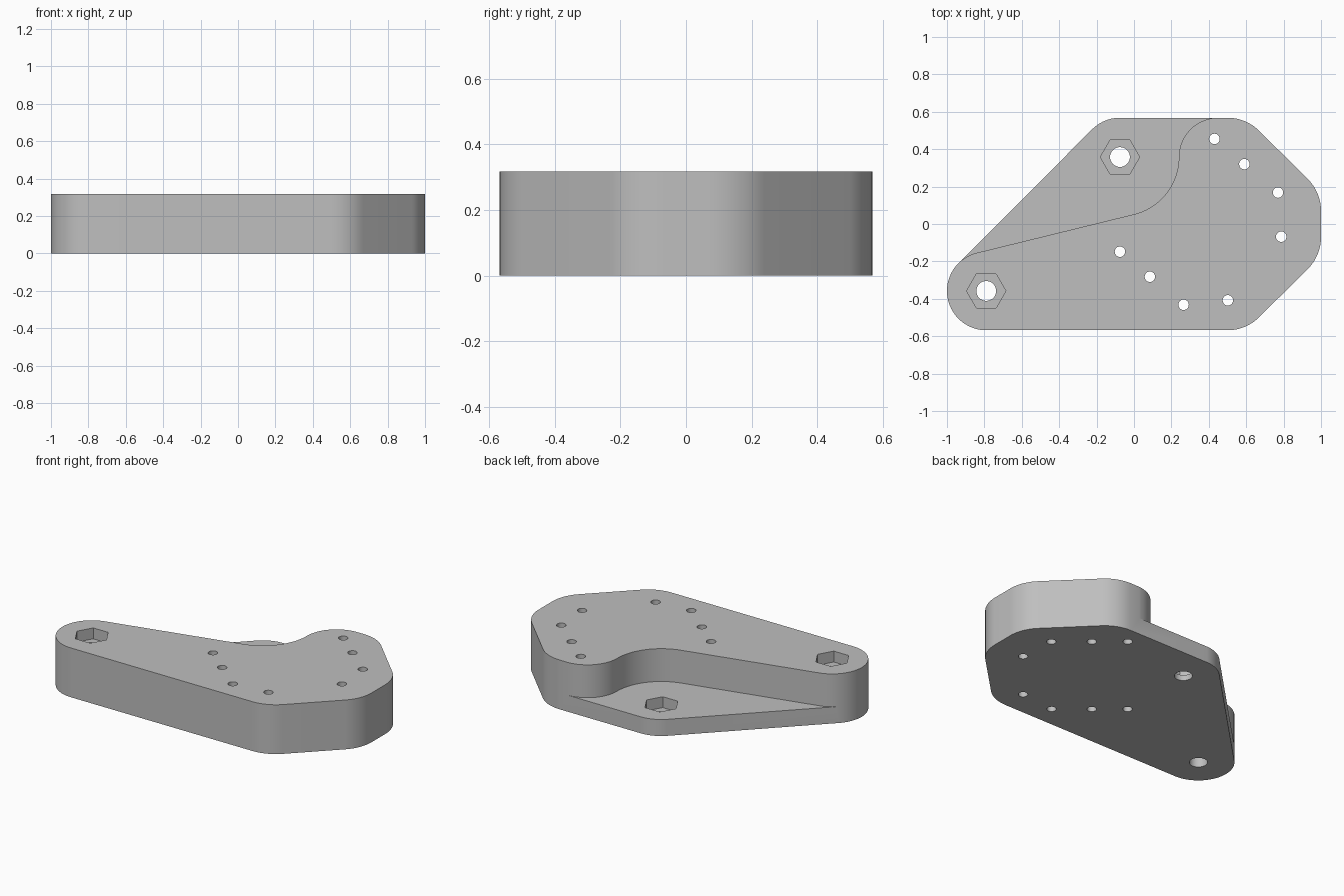
import bpy, bmesh, math
from mathutils import Vector

if "Cube" in bpy.data.objects:
    bpy.data.objects.remove(bpy.data.objects["Cube"], do_unlink=True)

HEIGHT, STEP, POCKET = 0.317, 0.106, 0.07
LEFT_BOLT, BACK_BOLT = (-0.79, -0.358), (-0.075, 0.358)
END_R, CORNER_R, RELIEF_R = 0.21, 0.24, 0.315

grey = bpy.data.materials.new("grey plastic")
grey.use_nodes = True
colour = (0.52, 0.52, 0.52, 1)
grey.diffuse_color = colour
grey.node_tree.nodes["Principled BSDF"].inputs["Base Color"].default_value = colour


def arc(centre, radius, start, end, steps=14):
    """Points along an arc, angles in degrees."""
    angles = [math.radians(start + (end - start) * i / steps) for i in range(steps + 1)]
    return [(centre[0] + radius * math.cos(a), centre[1] + radius * math.sin(a)) for a in angles]


def prism(name, outline, bottom, top):
    """Extrude a closed outline between two heights."""
    bm = bmesh.new()
    face = bm.faces.new([bm.verts.new((x, y, bottom)) for x, y in outline])
    grown = bmesh.ops.extrude_face_region(bm, geom=[face])
    verts = [g for g in grown["geom"] if isinstance(g, bmesh.types.BMVert)]
    bmesh.ops.translate(bm, verts=verts, vec=Vector((0, 0, top - bottom)))
    bmesh.ops.recalc_face_normals(bm, faces=bm.faces)
    mesh = bpy.data.meshes.new(name)
    bm.to_mesh(mesh)
    bm.free()
    mesh.materials.append(grey)
    obj = bpy.data.objects.new(name, mesh)
    bpy.context.collection.objects.link(obj)
    return obj


def cut(target, cutter):
    """Subtract the cutter from the target and discard it."""
    mod = target.modifiers.new("cut", "BOOLEAN")
    mod.operation, mod.solver, mod.object = "DIFFERENCE", "EXACT", cutter
    bpy.context.view_layer.objects.active = target
    bpy.ops.object.modifier_apply(modifier=mod.name)
    bpy.data.objects.remove(cutter, do_unlink=True)


# Body: rounded six-sided outline
outline = (arc(LEFT_BOLT, END_R, 135, 270, 28)
           + arc((0.5, -0.328), CORNER_R, 270, 315)
           + arc((0.76, -0.07), CORNER_R, 315, 360)
           + arc((0.76, 0.07), CORNER_R, 0, 45)
           + arc((0.5, 0.328), CORNER_R, 45, 90)
           + arc(BACK_BOLT, END_R, 90, 135))
body = prism("bracket_body", outline, 0, HEIGHT)

# Lowered shelf: S-shaped wall around the back bolt, tangent to the left end
left_arc = arc(LEFT_BOLT, END_R, 126, 104)
tail = (left_arc[0][0] - 0.3 * math.sin(math.radians(126)),
        left_arc[0][1] + 0.3 * math.cos(math.radians(126)))
top_arc = arc((0.45, 0.358), END_R, 180, 98)
exit_point = (top_arc[-1][0] + 0.4 * math.sin(math.radians(98)),
              top_arc[-1][1] - 0.4 * math.cos(math.radians(98)))
relief = ([tail] + left_arc + arc(BACK_BOLT, RELIEF_R, -76, 0, 24)
          + top_arc[1:] + [exit_point, (exit_point[0], 0.8), (-1.3, 0.8)])
cut(body, prism("shelf_cutter", relief, STEP, HEIGHT + 0.1))

# Bolt holes with hexagonal nut pockets
for centre, surface in ((LEFT_BOLT, HEIGHT), (BACK_BOLT, STEP)):
    cut(body, prism("bolt_cutter", arc(centre, 0.053, 0, 360, 32)[:-1], -0.1, 0.5))
    cut(body, prism("nut_cutter", arc(centre, 0.105, 0, 360, 6)[:-1], surface - POCKET, 0.5))

# Small through holes
for centre in ((0.43, 0.455), (0.59, 0.32), (0.77, 0.168), (0.787, -0.068),
               (0.502, -0.408), (0.265, -0.432), (0.085, -0.282), (-0.075, -0.148)):
    cut(body, prism("pin_cutter", arc(centre, 0.028, 0, 360, 24)[:-1], -0.1, 0.5))

# Smooth curved walls, crisp rims
bpy.ops.object.select_all(action="DESELECT")
body.select_set(True)
bpy.context.view_layer.objects.active = body
bpy.ops.object.shade_smooth_by_angle(angle=math.radians(30))
